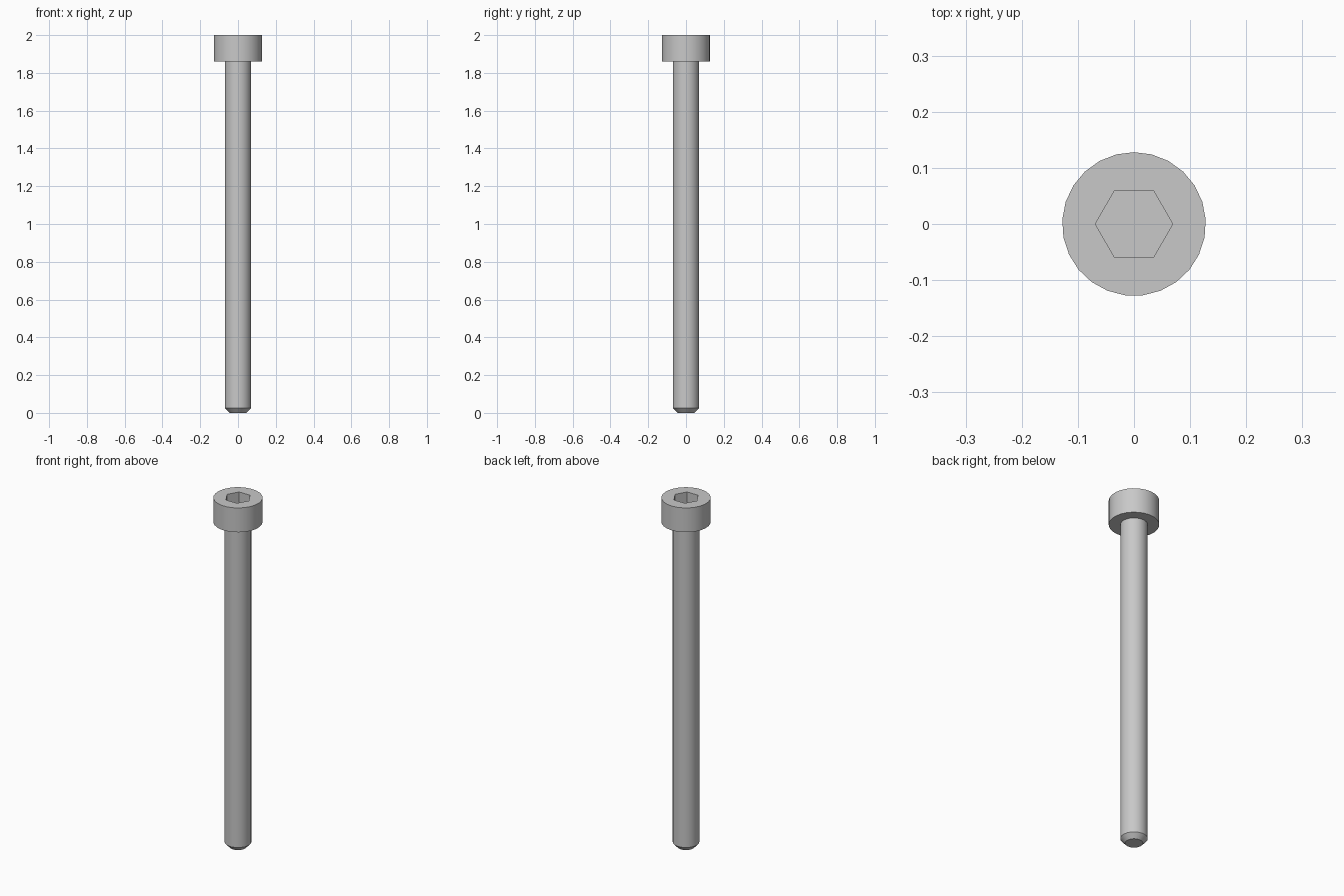
import bpy
import math
from mathutils import Matrix

cube = bpy.data.objects.get("Cube")
if cube:
    bpy.data.objects.remove(cube, do_unlink=True)

SIDES = 25
TOP = 2.0
HEAD_BASE = 1.8605
HEAD_RADIUS = 0.128
SHANK_RADIUS = 0.0695
TIP_RADIUS = 0.045
CHAMFER = 0.026
SOCKET_RADIUS = 0.069
SOCKET_DEPTH = 0.07

steel = bpy.data.materials.new("steel_grey")
steel.use_nodes = True
colour = (0.58, 0.58, 0.58, 1)
steel.diffuse_color = colour
steel.node_tree.nodes["Principled BSDF"].inputs["Base Color"].default_value = colour


def prism(name, sides, low, high, r_low, r_high, turn=0.0):
    """Upright capped prism or cone section, with its first corner at angle turn."""
    bpy.ops.mesh.primitive_cone_add(vertices=sides, radius1=r_low, radius2=r_high,
                                    depth=high - low)
    obj = bpy.context.object
    obj.name = name
    # the primitive starts with a corner on +y
    obj.data.transform(Matrix.Translation((0, 0, (low + high) / 2))
                       @ Matrix.Rotation(turn, 4, 'Z'))
    obj.data.materials.append(steel)
    return obj


def smooth(obj):
    bpy.ops.object.select_all(action='DESELECT')
    obj.select_set(True)
    bpy.context.view_layer.objects.active = obj
    bpy.ops.object.shade_smooth_by_angle(angle=math.radians(30))


# Cylindrical head with a hexagonal key socket
head = prism("head", SIDES, HEAD_BASE, TOP, HEAD_RADIUS, HEAD_RADIUS)
cutter = prism("socket_cutter", 6, TOP - SOCKET_DEPTH, TOP + 0.1,
               SOCKET_RADIUS, SOCKET_RADIUS, math.pi / 2)
cutter.hide_render = True
cut = head.modifiers.new("socket", 'BOOLEAN')
cut.operation = 'DIFFERENCE'
cut.solver = 'EXACT'
cut.object = cutter
bpy.context.view_layer.objects.active = head
bpy.ops.object.modifier_apply(modifier=cut.name)
bpy.data.objects.remove(cutter, do_unlink=True)
smooth(head)

# Plain shank, seated slightly inside the head
shank = prism("shank", SIDES, CHAMFER, HEAD_BASE + 0.02, SHANK_RADIUS, SHANK_RADIUS)
smooth(shank)

# Chamfered tip
tip = prism("tip", SIDES, 0, CHAMFER, TIP_RADIUS, SHANK_RADIUS)
smooth(tip)
